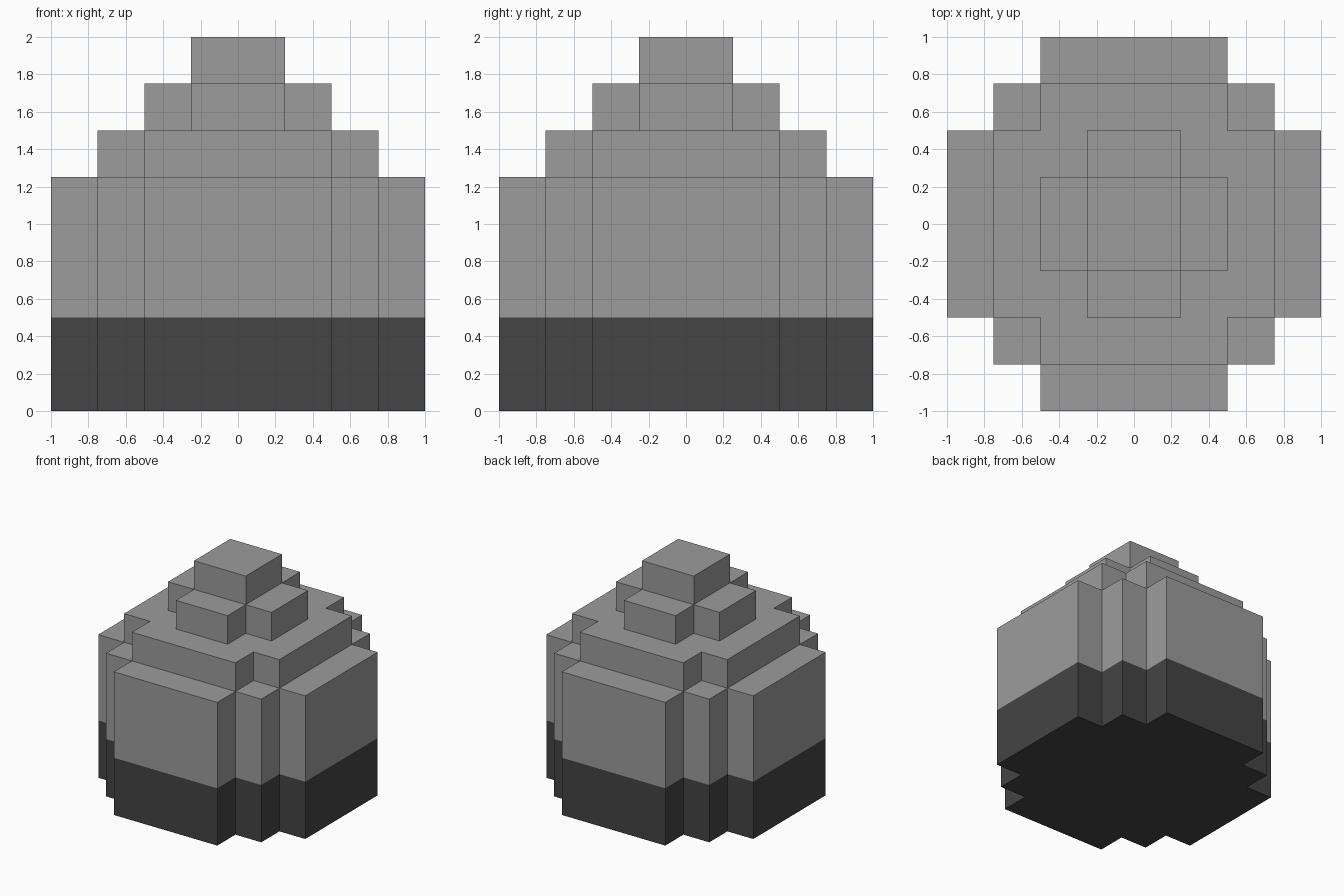
import bpy
import bmesh

cube = bpy.data.objects.get("Cube")
if cube:
    bpy.data.objects.remove(cube, do_unlink=True)


def make_material(name, value):
    mat = bpy.data.materials.new(name)
    mat.use_nodes = True
    color = (value, value, value, 1)
    mat.diffuse_color = color
    bsdf = next(n for n in mat.node_tree.nodes if n.type == "BSDF_PRINCIPLED")
    bsdf.inputs["Base Color"].default_value = color
    return mat


def stepped_prism(name, corner, bottom, top, mat, has_floor=False, has_roof=True):
    """Turn one stepped corner through four quarters and extrude it upward."""
    outline, quarter = [], list(corner)
    for _ in range(4):
        outline += quarter
        quarter = [(-y, x) for x, y in quarter]

    bm = bmesh.new()
    lower = [bm.verts.new((x, y, bottom)) for x, y in outline]
    upper = [bm.verts.new((x, y, top)) for x, y in outline]
    for i in range(len(outline)):
        j = (i + 1) % len(outline)
        bm.faces.new((lower[i], lower[j], upper[j], upper[i]))
    if has_floor:
        bm.faces.new(lower[::-1])
    if has_roof:
        bm.faces.new(upper)

    mesh = bpy.data.meshes.new(name)
    bm.to_mesh(mesh)
    bm.free()
    mesh.materials.append(mat)
    obj = bpy.data.objects.new(name, mesh)
    bpy.context.collection.objects.link(obj)
    return obj


light = make_material("light grey", 0.332)
dark = make_material("dark grey", 0.058)

# Plan corners, from the right side round to the back
wide = [(1, 0.5), (0.75, 0.5), (0.75, 0.75), (0.5, 0.75), (0.5, 1)]
shoulder = [(0.75, 0.5), (0.5, 0.5), (0.5, 0.75)]
neck = [(0.5, 0.25), (0.25, 0.25), (0.25, 0.5)]
square = [(0.25, 0.25)]

# Tiers from the ground up
stepped_prism("dark_base", wide, 0, 0.5, dark, has_floor=True, has_roof=False)
stepped_prism("main_body", wide, 0.5, 1.25, light)
stepped_prism("shoulder_tier", shoulder, 1.25, 1.5, light)
stepped_prism("neck_tier", neck, 1.5, 1.75, light)
stepped_prism("top_block", square, 1.75, 2, light)
